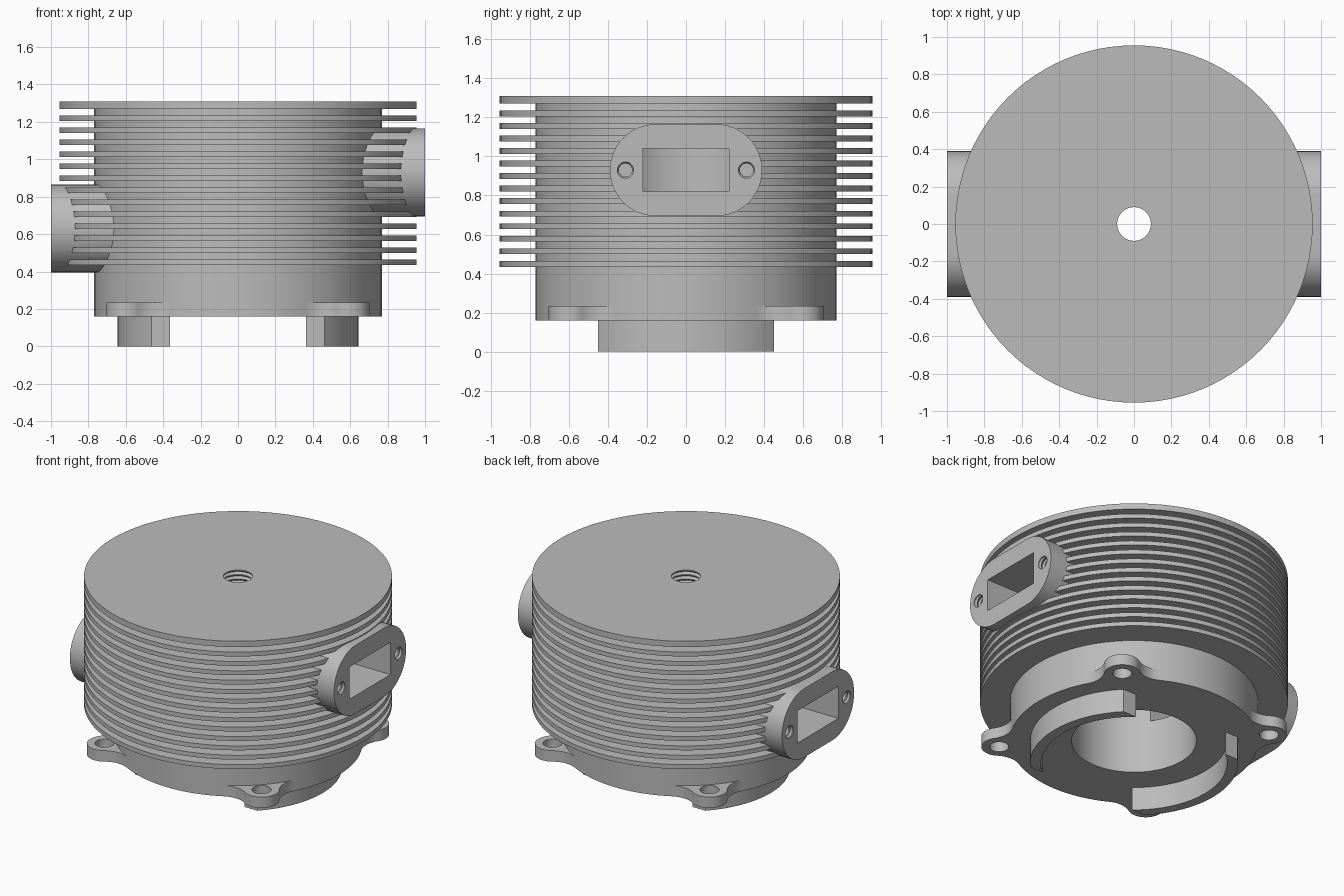
import bpy, bmesh, math
from math import pi, sin, cos, asin, acos, radians
from mathutils import Matrix, Vector

cube = bpy.data.objects.get("Cube")
if cube:
    bpy.data.objects.remove(cube, do_unlink=True)

metal = bpy.data.materials.new("cast_grey")
metal.use_nodes = True
GREY = (0.5, 0.5, 0.5, 1)
metal.diffuse_color = GREY
metal.node_tree.nodes["Principled BSDF"].inputs["Base Color"].default_value = GREY

# Maps a profile drawn in x/y and extruded along z so it extrudes along x
ALONG_X = Matrix(((0, 0, 1, 0), (1, 0, 0, 0), (0, 1, 0, 0), (0, 0, 0, 1)))


def make(name, bm, matrix=Matrix()):
    bmesh.ops.transform(bm, matrix=matrix, verts=bm.verts)
    bmesh.ops.recalc_face_normals(bm, faces=bm.faces)
    mesh = bpy.data.meshes.new(name)
    bm.to_mesh(mesh)
    bm.free()
    mesh.materials.append(metal)
    obj = bpy.data.objects.new(name, mesh)
    bpy.context.collection.objects.link(obj)
    return obj


def lathe(name, profile, steps, matrix=Matrix(), closed=False):
    bm = bmesh.new()
    verts = [bm.verts.new((r, 0, z)) for r, z in profile]
    edges = [bm.edges.new(pair) for pair in zip(verts, verts[1:])]
    if closed:
        edges.append(bm.edges.new((verts[-1], verts[0])))
    bmesh.ops.spin(bm, geom=verts + edges, axis=(0, 0, 1), cent=(0, 0, 0),
                   angle=2 * pi, steps=steps, use_merge=True)
    bmesh.ops.remove_doubles(bm, verts=bm.verts, dist=1e-5)
    return make(name, bm, matrix)


def prism(name, outline, low, high, matrix=Matrix()):
    bm = bmesh.new()
    face = bm.faces.new([bm.verts.new((x, y, low)) for x, y in outline])
    new = bmesh.ops.extrude_face_region(bm, geom=[face])["geom"]
    bmesh.ops.translate(bm, vec=(0, 0, high - low),
                        verts=[g for g in new if isinstance(g, bmesh.types.BMVert)])
    return make(name, bm, matrix)


def arc(cx, cy, r, start, end, n=16):
    return [(cx + r * cos(start + (end - start) * i / n),
             cy + r * sin(start + (end - start) * i / n)) for i in range(n + 1)]


def thread(minor, major, top, bottom, turns):
    pitch = (top - bottom) / turns
    pts = []
    for i in range(turns):
        z = top - i * pitch
        pts += [(minor, z), (minor, z - pitch * 0.2), (major, z - pitch * 0.6)]
    return pts + [(minor, bottom)]


def cut(target, cutter):
    mod = target.modifiers.new("cut", "BOOLEAN")
    mod.operation = "DIFFERENCE"
    mod.solver = "EXACT"
    mod.object = cutter
    bpy.context.view_layer.objects.active = target
    bpy.ops.object.modifier_apply(modifier=mod.name)


# Finned barrel with bore and threaded top hole
BODY, FIN, BORE, BASE, TOP = 0.77, 0.955, 0.387, 0.16, 1.31
profile = [(BORE, BASE), (BODY, BASE)]
for i in range(13):
    z = 0.435 + i * 0.0642
    profile += [(BODY, z), (FIN, z), (FIN, z + 0.03), (BODY, z + 0.03)]
profile += [(BODY, 1.27), (FIN, 1.27), (FIN, TOP)]
profile += thread(0.09, 0.105, TOP, 1.16, 5) + [(BORE, 1.16)]
barrel = lathe("finned_barrel", profile, 96, closed=True)
parts = [barrel]

# Port flanges, each with a rectangular port and two threaded bolt holes
cutters = []
for name, turn, height in (("left", 0, 0.93), ("right", pi, 0.63)):
    place = Matrix.Translation((0, 0, height)) @ Matrix.Rotation(turn, 4, "Z") @ ALONG_X
    outline = arc(0.155, 0, 0.235, -pi / 2, pi / 2, 24) + arc(-0.155, 0, 0.235, pi / 2, 1.5 * pi, 24)
    flange = prism(name + "_port_flange", outline, 0.55, 1.0, place)
    port = prism("port_cutter", [(-0.22, -0.11), (0.22, -0.11), (0.22, 0.11), (-0.22, 0.11)],
                 0.25, 1.1, place)
    tools = [port]
    for side in (-1, 1):
        hole = [(0, 1.05), (0.042, 1.05)] + thread(0.042, 0.034, 1.0, 0.8, 7) + [(0, 0.8)]
        tools.append(lathe("bolt_cutter", hole, 20,
                           place @ Matrix.Translation((side * 0.31, 0, 0))))
    for tool in tools:
        cut(flange, tool)
        cut(barrel, tool)
    cutters += tools
    parts.append(flange)

# Mounting lugs, blended into the barrel with concave fillets
LUG, LUG_R, FILLET = 0.84, 0.11, 0.16
reach, gap = BODY + FILLET, LUG_R + FILLET
spread = acos((reach ** 2 + LUG ** 2 - gap ** 2) / (2 * reach * LUG))
fx, fy = reach * cos(spread), reach * sin(spread)
to_lug = math.atan2(-fy, LUG - fx)
half = arc(fx, fy, FILLET, spread - pi, to_lug, 10)
tip = to_lug + pi
outline = [(0.6, -0.15)] + [(x, -y) for x, y in half]
outline += arc(LUG, 0, LUG_R, -tip, tip, 24)[1:-1] + half[::-1] + [(0.6, 0.15)]
for i in range(4):
    spin = Matrix.Rotation(pi / 4 + i * pi / 2, 4, "Z")
    lug = prism("mounting_lug_%d" % (i + 1), outline, BASE, 0.235, spin)
    drill = prism("lug_cutter", arc(LUG, 0, 0.06, 0, 2 * pi, 24)[:-1], 0.1, 0.3, spin)
    cut(lug, drill)
    cutters.append(drill)
    parts.append(lug)

# Locating skirts under the barrel, trimmed square at the ends
OUTER, INNER, END = 0.645, 0.578, 0.45
a, b = asin(END / OUTER), asin(END / INNER)
outline = arc(0, 0, OUTER, -a, a) + arc(0, 0, INNER, b, -b)
for name, turn in (("left", 0), ("right", pi)):
    parts.append(prism(name + "_locating_skirt", outline, 0, BASE + 0.01,
                       Matrix.Rotation(turn, 4, "Z")))

for tool in cutters:
    bpy.data.objects.remove(tool, do_unlink=True)

# Smooth the round walls, keep machined edges sharp
bpy.ops.object.select_all(action="DESELECT")
for part in parts:
    part.select_set(True)
bpy.context.view_layer.objects.active = barrel
bpy.ops.object.shade_smooth_by_angle(angle=radians(25))
